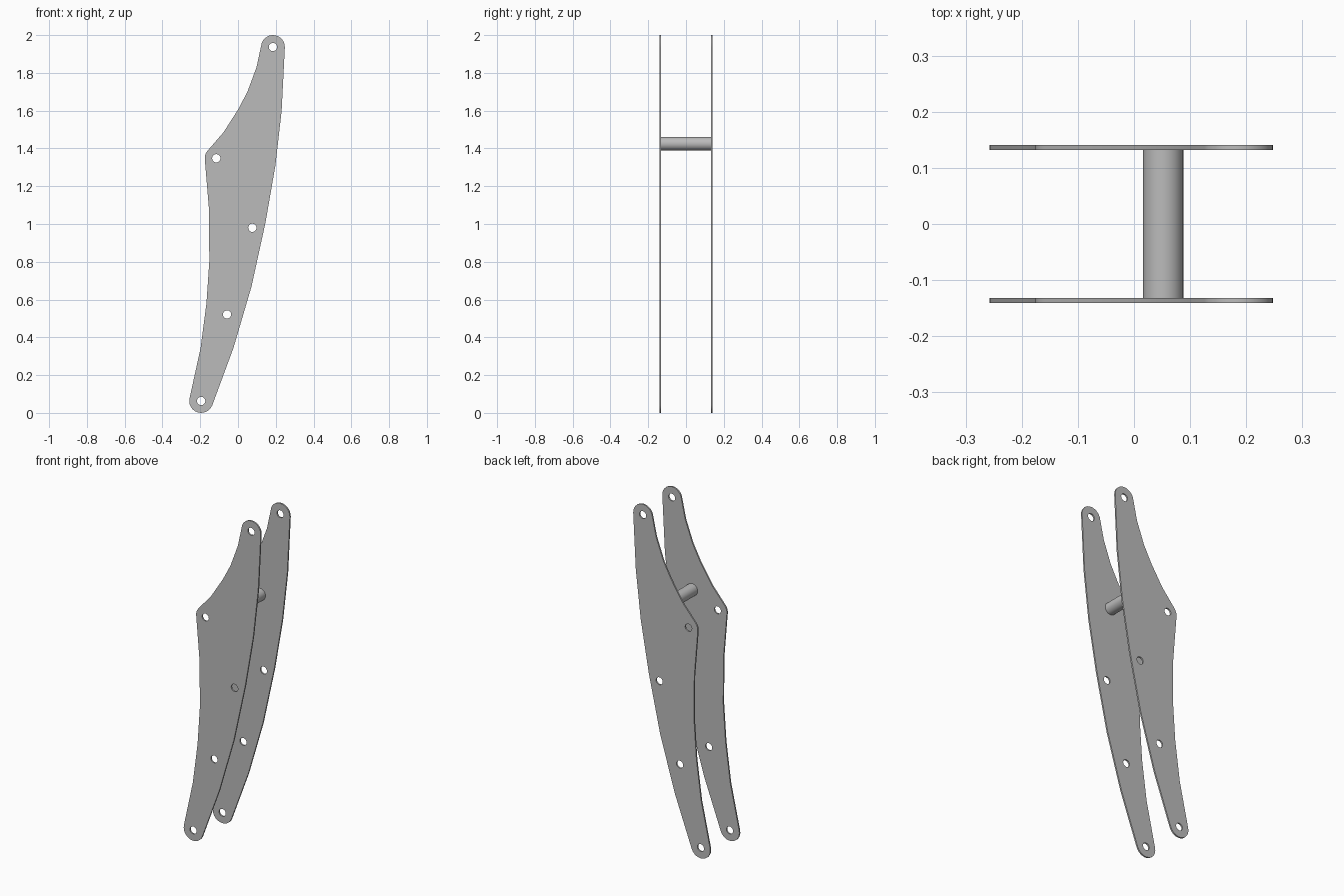
import bpy
from math import sin, cos, pi, radians

if "Cube" in bpy.data.objects:
    bpy.data.objects.remove(bpy.data.objects["Cube"], do_unlink=True)

grey = bpy.data.materials.new("plain grey")
grey.use_nodes = True
GREY = (0.5, 0.5, 0.5, 1)
grey.diffuse_color = GREY
grey.node_tree.nodes["Principled BSDF"].inputs["Base Color"].default_value = GREY

TOP, ELBOW, BOTTOM = (0.185, 1.937), (-0.115, 1.348), (-0.195, 0.063)
HOLES = [TOP, ELBOW, (0.076, 0.98), (-0.058, 0.521), BOTTOM]
HALF_GAP, THICK = 0.1365, 0.009


def arc(centre, radius, start, end, steps):
    """Points on an arc, angles in degrees."""
    angles = [radians(start + (end - start) * i / steps) for i in range(steps + 1)]
    return [(centre[0] + radius * cos(a), centre[1] + radius * sin(a)) for a in angles]


# Plate outline, anticlockwise from the top end
outline = arc(TOP, 0.063, -2, 160, 12)
outline += [(0.098, 1.83), (0.05, 1.70), (0.0, 1.605), (-0.077, 1.485)]
outline += arc(ELBOW, 0.061, 137, 185, 4)
outline += [(-0.153, 1.07), (-0.152, 0.80), (-0.167, 0.58), (-0.198, 0.344)]
outline += arc(BOTTOM, 0.063, 168, 340, 12)
outline += [(-0.024, 0.344), (0.071, 0.667), (0.146, 1.01), (0.198, 1.31), (0.231, 1.60)]


def add_loop(curve, points):
    spline = curve.splines.new("POLY")
    spline.points.add(len(points) - 1)
    for p, (x, z) in zip(spline.points, points):
        p.co = (x, z, 0, 1)
    spline.use_cyclic_u = True


def side_plate(name, y):
    curve = bpy.data.curves.new(name, "CURVE")
    curve.dimensions = "2D"
    curve.fill_mode = "BOTH"
    curve.extrude = THICK / 2
    add_loop(curve, outline)
    for hole in HOLES:
        add_loop(curve, arc(hole, 0.022, 0, 342, 19))
    plate = bpy.data.objects.new(name, curve)
    bpy.context.collection.objects.link(plate)
    plate.location.y = y
    plate.rotation_euler.x = pi / 2
    bpy.ops.object.select_all(action="DESELECT")
    plate.select_set(True)
    bpy.context.view_layer.objects.active = plate
    bpy.ops.object.convert(target="MESH")
    plate = bpy.context.object
    plate.data.materials.clear()
    plate.data.materials.append(grey)
    bpy.ops.object.shade_smooth_by_angle(angle=radians(25))


side_plate("front_plate", -HALF_GAP)
side_plate("back_plate", HALF_GAP)

# Round spacer bar between the plates
bpy.ops.mesh.primitive_cylinder_add(vertices=32, radius=0.036, depth=2 * HALF_GAP - THICK,
                                    location=(0.052, 0, 1.425), rotation=(pi / 2, 0, 0))
spacer = bpy.context.object
spacer.name = "spacer_bar"
spacer.data.materials.append(grey)
bpy.ops.object.shade_smooth_by_angle(angle=radians(30))
